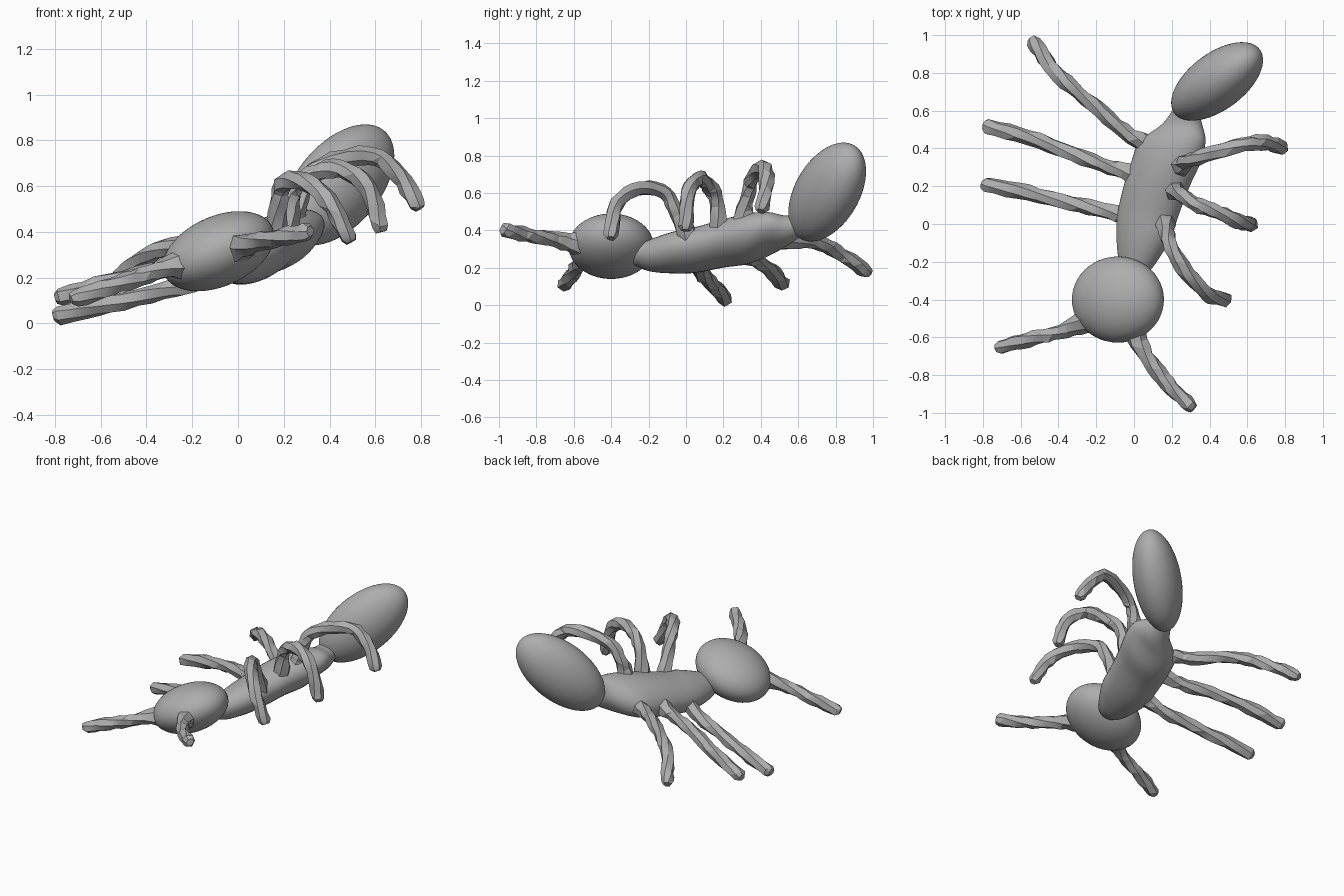
import bpy, bmesh, math, random
from mathutils import Vector, Matrix

if "Cube" in bpy.data.objects:
    bpy.data.objects.remove(bpy.data.objects["Cube"])

random.seed(4)
grey = bpy.data.materials.new("body grey")
grey.diffuse_color = (0.42, 0.42, 0.42, 1)
grey.use_nodes = True
grey.node_tree.nodes["Principled BSDF"].inputs["Base Color"].default_value = grey.diffuse_color
ROLL = math.radians(24)  # the whole insect leans to its left


def finish(name, bm, angle):
    bmesh.ops.recalc_face_normals(bm, faces=bm.faces)
    me = bpy.data.meshes.new(name)
    bm.to_mesh(me)
    bm.free()
    me.materials.append(grey)
    ob = bpy.data.objects.new(name, me)
    bpy.context.collection.objects.link(ob)
    bpy.ops.object.select_all(action='DESELECT')
    ob.select_set(True)
    bpy.context.view_layer.objects.active = ob
    bpy.ops.object.shade_smooth_by_angle(angle=math.radians(angle))
    return ob


def loft(bm, rings):
    """Skin a list of point rings and cap both ends."""
    rows = [[bm.verts.new(p) for p in r] for r in rings]
    n = len(rows[0])
    for a, b in zip(rows, rows[1:]):
        for i in range(n):
            j = (i + 1) % n
            bm.faces.new((a[i], a[j], b[j], b[i]))
    bm.faces.new(rows[0])
    bm.faces.new(rows[-1])


def spline(pts, steps):
    """Catmull-Rom interpolation of points of any dimension."""
    p = [Vector(q) for q in pts]
    p = [2 * p[0] - p[1]] + p + [2 * p[-1] - p[-2]]
    out = []
    for a, b, c, d in zip(p, p[1:], p[2:], p[3:]):
        for s in range(steps):
            t = s / steps
            out.append(0.5 * (2 * b + (c - a) * t + (2 * a - 5 * b + 4 * c - d) * t * t
                              + (3 * b - a - 3 * c + d) * t ** 3))
    return out + [p[-2]]


def ellipsoid(name, centre, rotation, size):
    bm = bmesh.new()
    bmesh.ops.create_uvsphere(bm, u_segments=48, v_segments=32, radius=1)
    m = Matrix.Translation(centre) @ rotation.to_matrix().to_4x4() @ Matrix.Diagonal((*size, 1))
    bm.transform(m)
    return finish(name, bm, 60)


def limb(name, pts, flare=0.06, radius=0.041, reach=4):
    """Knobbly six-sided tube, flared where it joins the body."""
    path = spline(pts, 4)
    path.append(path[-1] + (path[-1] - path[-2]).normalized() * 0.022)  # blunt tip
    tangents = [(path[min(i + 1, len(path) - 1)] - path[max(i - 1, 0)]).normalized()
                for i in range(len(path))]
    side = tangents[0].orthogonal().normalized()
    rings = []
    for i, (p, t) in enumerate(zip(path, tangents)):
        side = (side - t * side.dot(t)).normalized()
        up = t.cross(side)
        r = radius + (flare - radius) * max(0, 1 - i / reach) ** 1.5
        if i == len(path) - 1:
            r *= 0.6
        ring = []
        for k in range(6):
            a = k * math.tau / 6 + 0.15 * i
            rr = r * random.uniform(0.84, 1.14)
            ring.append(p + (side * math.cos(a) + up * math.sin(a)) * rr)
        rings.append(ring)
    bm = bmesh.new()
    loft(bm, rings)
    bmesh.ops.triangulate(bm, faces=bm.faces)
    return finish(name, bm, 25)


# Head and abdomen
ellipsoid("head", (-0.085, -0.4, 0.315), Matrix.Rotation(-ROLL, 3, 'Y').to_quaternion(),
          (0.258, 0.228, 0.153))
ellipsoid("abdomen", (0.44, 0.755, 0.605), Vector((0.6, 0.45, 0.66)).to_track_quat('Z', 'Y'),
          (0.15, 0.19, 0.337))

# Thorax stations: centre x, y, z, then half width and half thickness
stations = [
    (0.00, -0.28, 0.265, 0.06, 0.045), (0.02, -0.20, 0.265, 0.105, 0.078),
    (0.05, -0.08, 0.28, 0.15, 0.10), (0.075, 0.05, 0.295, 0.172, 0.11),
    (0.12, 0.20, 0.33, 0.185, 0.115), (0.17, 0.33, 0.355, 0.195, 0.12),
    (0.205, 0.44, 0.38, 0.185, 0.10), (0.255, 0.53, 0.395, 0.11, 0.078),
    (0.275, 0.62, 0.43, 0.06, 0.06)]
u = Vector((math.cos(ROLL), 0, math.sin(ROLL)))
v = Vector((-math.sin(ROLL), 0, math.cos(ROLL)))
rings = []
for x, y, z, w, h in spline(stations, 4):
    rings.append([Vector((x, y, z)) + u * w * math.cos(a) + v * h * math.sin(a)
                  for a in (k * math.tau / 32 for k in range(32))])
bm = bmesh.new()
loft(bm, rings)
finish("thorax", bm, 60)

# Antennae, rooted deep in the head
limb("left_antenna", [(-0.17, -0.46, 0.285), (-0.30, -0.535, 0.245), (-0.42, -0.58, 0.205),
                      (-0.56, -0.61, 0.16), (-0.71, -0.655, 0.11)], 0.10, reach=6)
limb("right_antenna", [(-0.03, -0.47, 0.325), (0.03, -0.63, 0.34), (0.11, -0.76, 0.36),
                       (0.2, -0.87, 0.38), (0.3, -0.965, 0.40)], 0.11, reach=6)

# Legs on the low side, stretched outward
limb("left_front_leg", [(-0.01, 0.04, 0.255), (-0.16, 0.07, 0.185), (-0.33, 0.11, 0.14),
                        (-0.56, 0.165, 0.085), (-0.785, 0.205, 0.035)])
limb("left_middle_leg", [(0.02, 0.26, 0.3), (-0.13, 0.3, 0.265), (-0.32, 0.37, 0.24),
                         (-0.56, 0.46, 0.18), (-0.775, 0.515, 0.115)])
limb("left_back_leg", [(0.09, 0.41, 0.34), (-0.05, 0.49, 0.335), (-0.22, 0.635, 0.345),
                       (-0.36, 0.75, 0.315), (-0.46, 0.86, 0.25), (-0.53, 0.965, 0.18)])

# Legs on the high side, arched up and over
limb("right_front_leg", [(0.16, 0.01, 0.36), (0.18, -0.06, 0.52), (0.2, -0.13, 0.61),
                         (0.28, -0.26, 0.62), (0.39, -0.37, 0.54), (0.485, -0.4, 0.375)])
limb("right_middle_leg", [(0.21, 0.18, 0.40), (0.24, 0.16, 0.57), (0.32, 0.11, 0.65),
                          (0.45, 0.06, 0.675), (0.57, 0.01, 0.59), (0.62, 0.0, 0.42)])
limb("right_back_leg", [(0.24, 0.3, 0.43), (0.28, 0.33, 0.59), (0.37, 0.36, 0.69),
                        (0.58, 0.42, 0.735), (0.7, 0.43, 0.65), (0.785, 0.405, 0.52)])
